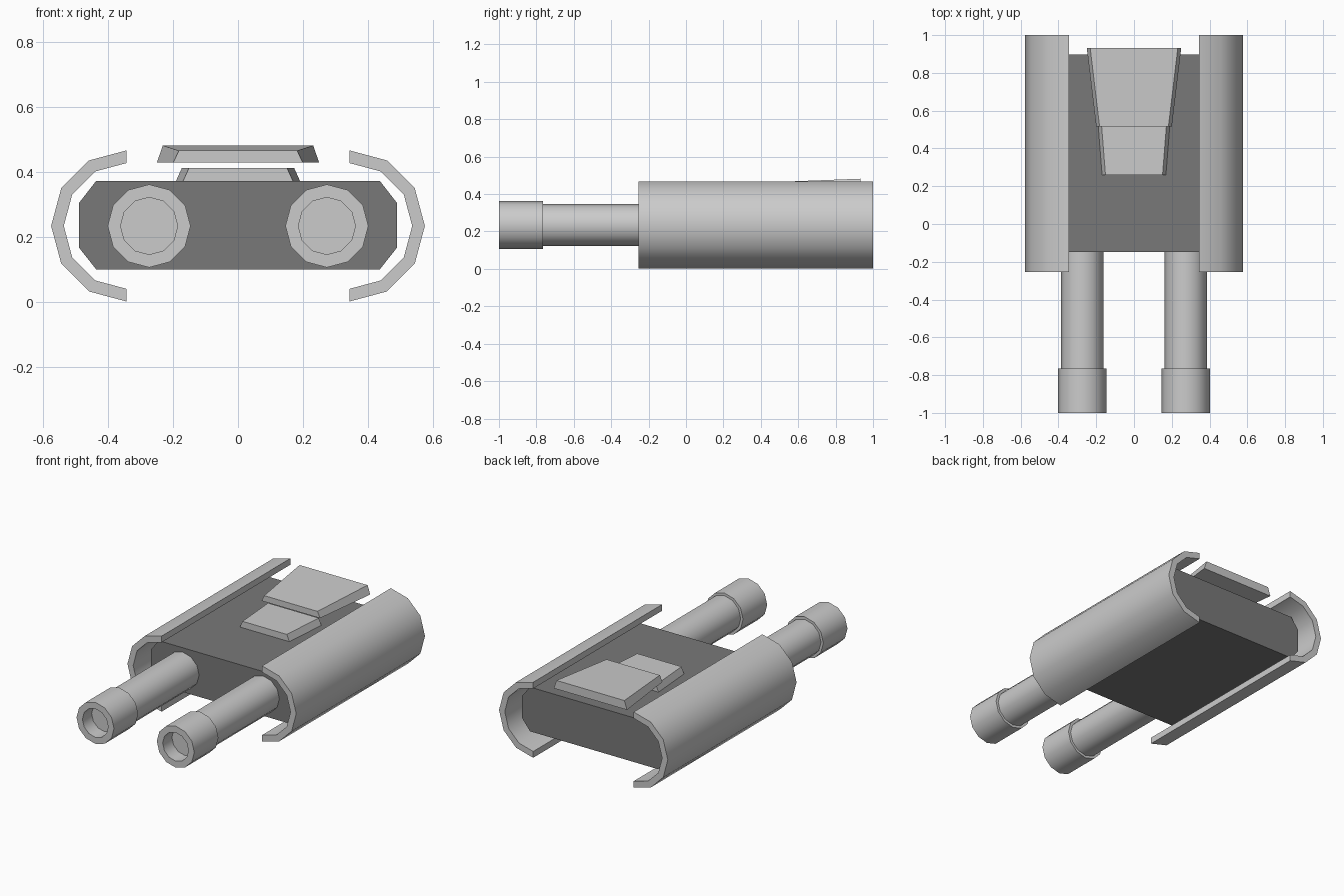
import bpy, bmesh, math

if "Cube" in bpy.data.objects:
    bpy.data.objects.remove(bpy.data.objects["Cube"])

CZ = 0.234  # height of the common centre line


def make(name, verts, faces, smooth=False, material=None):
    mesh = bpy.data.meshes.new(name)
    mesh.from_pydata(verts, [], faces)
    bm = bmesh.new()
    bm.from_mesh(mesh)
    bmesh.ops.recalc_face_normals(bm, faces=bm.faces[:])
    bm.to_mesh(mesh)
    bm.free()
    obj = bpy.data.objects.new(name, mesh)
    bpy.context.collection.objects.link(obj)
    if material:
        mesh.materials.append(material)
    if smooth:
        bpy.ops.object.select_all(action='DESELECT')
        obj.select_set(True)
        bpy.context.view_layer.objects.active = obj
        bpy.ops.object.shade_smooth_by_angle(angle=math.radians(35))
    return obj


def loft(name, rings, **kw):
    """Join equal-length closed rings and cap both ends."""
    n = len(rings[0])
    verts = [v for ring in rings for v in ring]
    faces = [(k * n + i, k * n + (i + 1) % n, (k + 1) * n + (i + 1) % n, (k + 1) * n + i)
             for k in range(len(rings) - 1) for i in range(n)]
    faces += [tuple(range(n)), tuple(range(len(verts) - n, len(verts)))]
    return make(name, verts, faces, **kw)


dark = bpy.data.materials.new("dark_grey")
dark.diffuse_color = (0.19, 0.19, 0.19, 1)
dark.use_nodes = True
dark.node_tree.nodes["Principled BSDF"].inputs["Base Color"].default_value = dark.diffuse_color

# Chamfered main body
half = [(0.437, 0.10), (0.49, 0.167), (0.49, 0.305), (0.437, 0.373)]
outline = half + [(-x, z) for x, z in reversed(half)]
loft("main_body", [[(x, y, z) for x, z in outline] for y in (-0.148, 0.897)], material=dark)

# Curved side shells: half of a twelve-sided tube, open towards the body
for side, label in ((-1, "left"), (1, "right")):
    verts, faces = [], []
    for y in (-0.255, 1.0):
        for r in (0.233, 0.194):
            for i in range(7):
                a = math.radians(-90 + 30 * i)
                verts.append((side * (0.343 + r * math.cos(a)), y, CZ + r * math.sin(a)))
    for i in range(6):
        for a, b in ((0, 7), (7, 21), (21, 14), (14, 0)):
            faces.append((a + i, a + i + 1, b + i + 1, b + i))
    faces += [(0, 7, 21, 14), (6, 13, 27, 20)]
    make(label + "_side_shell", verts, faces, smooth=True)

# Twin barrels with a wider muzzle sleeve and a shallow bore
profile = [(-0.12, 0.112), (-0.765, 0.112), (-0.765, 0.128),
           (-1.0, 0.128), (-1.0, 0.088), (-0.91, 0.088)]
for side, label in ((-1, "left"), (1, "right")):
    rings = [[(side * 0.274 + r * math.cos(math.tau * i / 12), y,
               CZ + r * math.sin(math.tau * i / 12)) for i in range(12)]
             for y, r in profile]
    loft(label + "_barrel", rings, smooth=True)


# Tapered top plates with sloping sides
def plate(name, y0, y1, w0, w1, z, top0, top1):
    rings = [[(-w, y, z), (w, y, z), (w - 0.018, y, t), (-w + 0.018, y, t)]
             for y, w, t in ((y0, w0, top0), (y1, w1, top1))]
    loft(name, rings)


plate("lower_top_plate", 0.26, 0.54, 0.169, 0.191, 0.373, 0.413, 0.413)
plate("upper_top_plate", 0.515, 0.932, 0.200, 0.250, 0.429, 0.466, 0.482)
